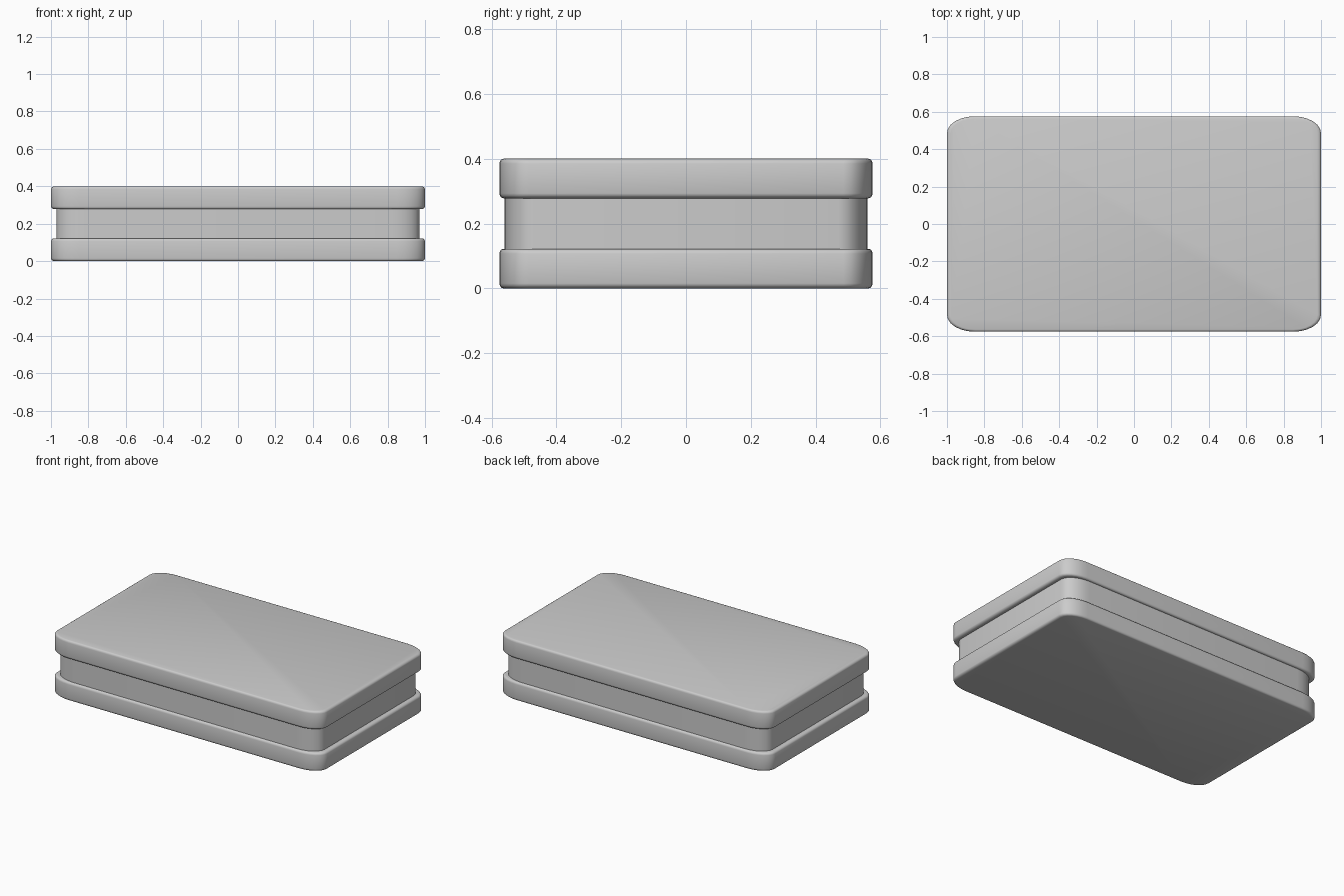
import bpy, bmesh
from math import sin, cos, pi

if "Cube" in bpy.data.objects:
    bpy.data.objects.remove(bpy.data.objects["Cube"])

SEG = 6  # segments per rounded corner


def outline(hx, hy, rx, ry):
    """Rounded rectangle with slightly elliptical corners."""
    pts = []
    for q, (sx, sy) in enumerate([(1, 1), (-1, 1), (-1, -1), (1, -1)]):
        for i in range(SEG + 1):
            a = q * pi / 2 + i / SEG * pi / 2
            pts.append((sx * (hx - rx) + rx * cos(a), sy * (hy - ry) + ry * sin(a)))
    return pts


def slab(name, hx, hy, z0, z1, bx=0.0, by=0.0, bz=0.0):
    """Rounded slab built from stacked outlines, with softened rims."""
    steps = 3 if bz else 0
    levels = []
    for i in range(steps + 1):
        a = (i / steps if steps else 1) * pi / 2
        levels.append((1 - sin(a), 1 - cos(a)))
    rings = [(k, z0 + bz * h) for k, h in levels]
    rings += [(k, z1 - bz * h) for k, h in reversed(levels)]
    bm = bmesh.new()
    loops = []
    for k, z in rings:
        if not bz:
            k = 0
            z = z0 if not loops else z1
        pts = outline(hx - bx * k, hy - by * k, 0.15 - bx * k, 0.09 - by * k)
        loops.append([bm.verts.new((x, y, z)) for x, y in pts])
    for a, b in zip(loops, loops[1:]):
        n = len(a)
        for i in range(n):
            j = (i + 1) % n
            bm.faces.new((a[i], a[j], b[j], b[i]))
    bm.faces.new(loops[0][::-1])
    bm.faces.new(loops[-1])
    me = bpy.data.meshes.new(name)
    bm.to_mesh(me)
    bm.free()
    ob = bpy.data.objects.new(name, me)
    bpy.context.collection.objects.link(ob)
    bpy.ops.object.select_all(action='DESELECT')
    ob.select_set(True)
    bpy.context.view_layer.objects.active = ob
    bpy.ops.object.shade_smooth_by_angle(angle=pi / 5)
    return ob


# Two matching plates with a recessed core between them
slab("bottom_plate", 1.0, 0.576, 0.0, 0.122, 0.02, 0.012, 0.015)
slab("middle_core", 0.97, 0.56, 0.11, 0.29)
slab("top_plate", 1.0, 0.576, 0.278, 0.4, 0.02, 0.012, 0.015)
